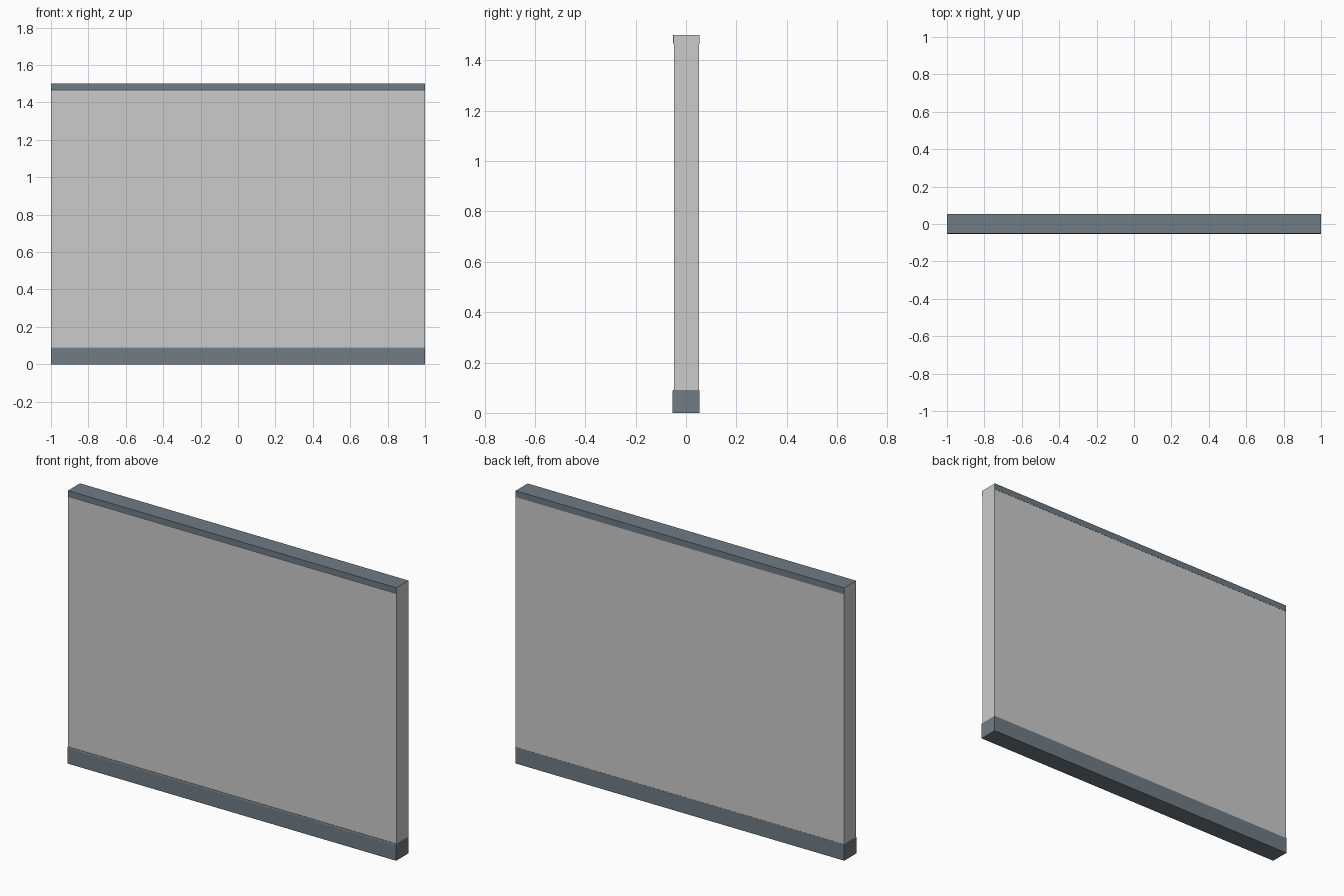
import bpy

if "Cube" in bpy.data.objects:
    bpy.data.objects.remove(bpy.data.objects["Cube"])


def material(name, color):
    m = bpy.data.materials.new(name)
    m.diffuse_color = color
    m.use_nodes = True
    m.node_tree.nodes["Principled BSDF"].inputs["Base Color"].default_value = m.diffuse_color
    return m


def extrude_x(name, profile, half, mat):
    """Extrude a (y, z) outline along x, symmetric about x = 0."""
    n = len(profile)
    verts = [(x, y, z) for x in (half, -half) for y, z in profile]
    faces = [tuple(range(n)), tuple(range(2 * n - 1, n - 1, -1))]
    faces += [(i, i + n, (i + 1) % n + n, (i + 1) % n) for i in range(n)]
    mesh = bpy.data.meshes.new(name)
    mesh.from_pydata(verts, [], faces)
    mesh.materials.append(mat)
    obj = bpy.data.objects.new(name, mesh)
    bpy.context.collection.objects.link(obj)
    return obj


pale = material("pale_panel", (0.75, 0.78, 0.76, 1.0))
dark = material("dark_trim", (0.16, 0.20, 0.23, 1.0))

# Main wall slab
extrude_x("wall_panel", [(-0.048, 0.0005), (0.0525, 0.0005),
                         (0.0525, 1.4995), (-0.048, 1.4995)], 0.9995, pale)

# Skirting: stands proud at the front with a small chamfer, flush at the back
extrude_x("skirting", [(-0.054, 0), (0.053, 0), (0.053, 0.09),
                       (-0.051, 0.09), (-0.054, 0.085)], 1.0, dark)

# Top cap: slight lip on both faces, chamfered underneath at the front
extrude_x("top_cap", [(-0.049, 1.465), (0.0535, 1.465), (0.0535, 1.5),
                      (-0.051, 1.5), (-0.051, 1.469)], 0.999, dark)
